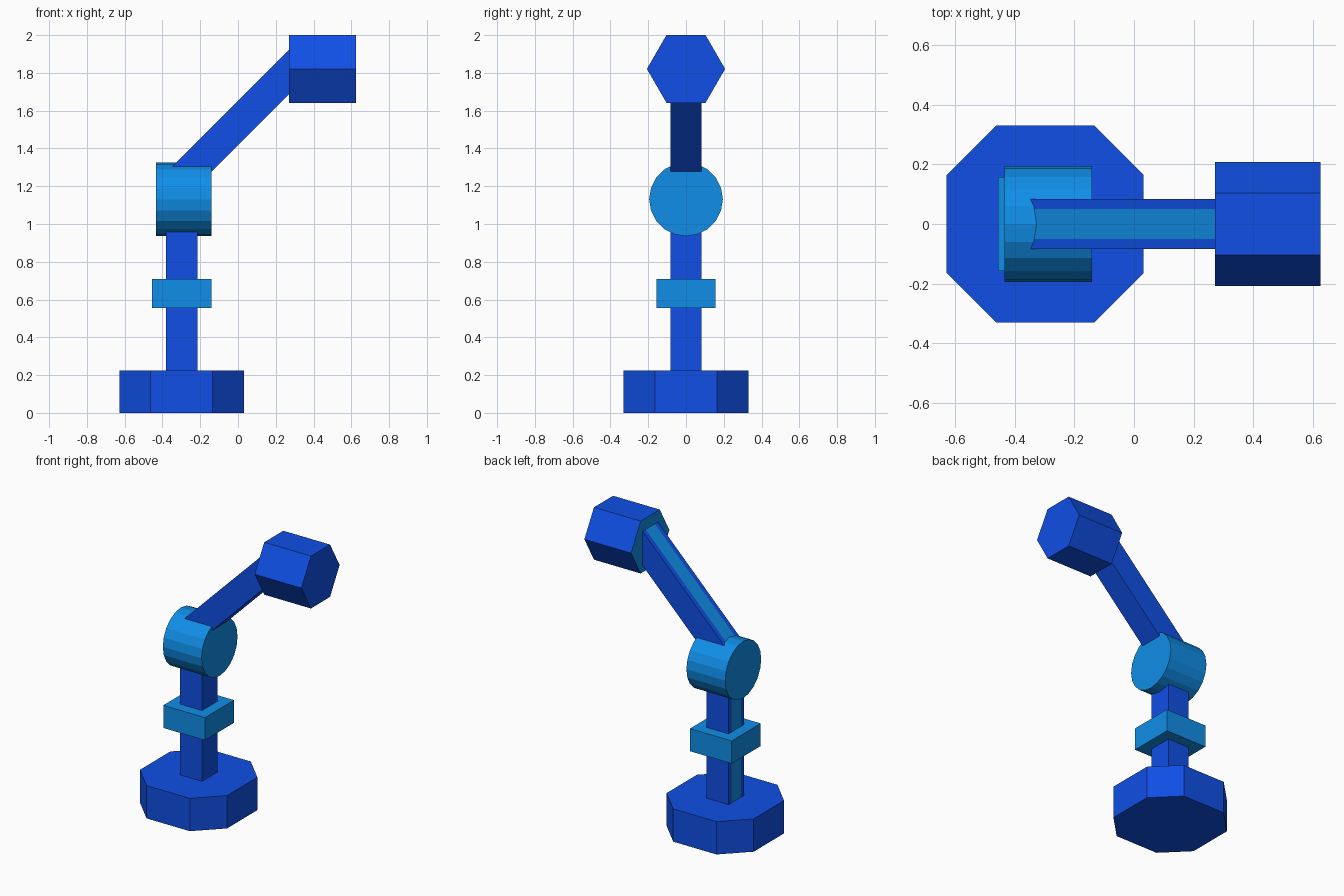
import bpy, bmesh, math
from mathutils import Vector

if "Cube" in bpy.data.objects:
    bpy.data.objects.remove(bpy.data.objects["Cube"])


def material(name, rgb):
    m = bpy.data.materials.new(name)
    m.diffuse_color = (*rgb, 1.0)
    m.use_nodes = True
    m.node_tree.nodes["Principled BSDF"].inputs["Base Color"].default_value = m.diffuse_color
    return m


BLUE = material("royal blue", (0.005, 0.078, 0.78))
LIGHT = material("light blue", (0.005, 0.27, 0.80))


def prism(name, profile, start, u, v, along, length, mats, rule=None):
    """Extrude a flat profile of (u, v) points from start along a direction."""
    start, u, v, along = Vector(start), Vector(u), Vector(v), Vector(along)
    bm = bmesh.new()
    face = bm.faces.new([bm.verts.new(start + u * a + v * b) for a, b in profile])
    ext = bmesh.ops.extrude_face_region(bm, geom=[face])
    moved = [g for g in ext["geom"] if isinstance(g, bmesh.types.BMVert)]
    bmesh.ops.translate(bm, verts=moved, vec=along * length)
    # extruding may leave or drop the first cap: make sure the solid is closed
    bmesh.ops.holes_fill(bm, edges=bm.edges[:], sides=0)
    bmesh.ops.recalc_face_normals(bm, faces=bm.faces[:])
    if rule:
        for f in bm.faces:
            f.normal_update()
            f.material_index = rule(f)
    mesh = bpy.data.meshes.new(name)
    bm.to_mesh(mesh)
    bm.free()
    for m in mats:
        mesh.materials.append(m)
    ob = bpy.data.objects.new(name, mesh)
    bpy.context.collection.objects.link(ob)
    return ob


def box_profile(a, b):
    return [(-a, -b), (a, -b), (a, b), (-a, b)]


def ring(n, r):
    return [(r * math.cos(2 * math.pi * i / n), r * math.sin(2 * math.pi * i / n)) for i in range(n)]


X, Y, Z = (1, 0, 0), (0, 1, 0), (0, 0, 1)
CX = -0.298          # column axis
W, S = 0.083, 0.05   # bar half width, stripe half width

# base: chamfered square
R, C = 0.33, 0.164
octagon = [(C, -R), (R, -C), (R, C), (C, R), (-C, R), (-R, C), (-R, -C), (-C, -R)]
prism("base", octagon, (CX, 0, 0), X, Y, Z, 0.225, [BLUE])

# square bars with a light stripe along the back face
bar = box_profile(W, W) + [(-W, S), (-W, -S)]


def stripe_rule(back):
    back = Vector(back).normalized()
    return lambda f: int(f.normal.dot(back) > 0.9 and abs(f.calc_center_median().y) < 0.02)


prism("column", bar, (CX, 0, 0.2), X, Y, Z, 0.80, [BLUE, LIGHT], stripe_rule((-1, 0, 0)))

# collar around the column
prism("collar", box_profile(0.158, 0.157), (CX, 0, 0.555), X, Y, Z, 0.155, [LIGHT])

# round elbow joint lying along x
prism("elbow_joint", ring(20, 0.195), (-0.433, 0, 1.131), Y, Z, X, 0.293, [LIGHT])

# sloping arm at 45 degrees
d = math.sqrt(0.5)
prism("arm", bar, (-0.34, 0, 1.195), (d, 0, -d), Y, (d, 0, d), 0.69 / d,
      [BLUE, LIGHT], stripe_rule((-1, 0, 1)))

# hexagonal head, light on its back face
prism("head", ring(6, 0.207), (0.271, 0, 1.821), Y, Z, X, 0.354,
      [BLUE, LIGHT], lambda f: int(f.normal.x < -0.9))
